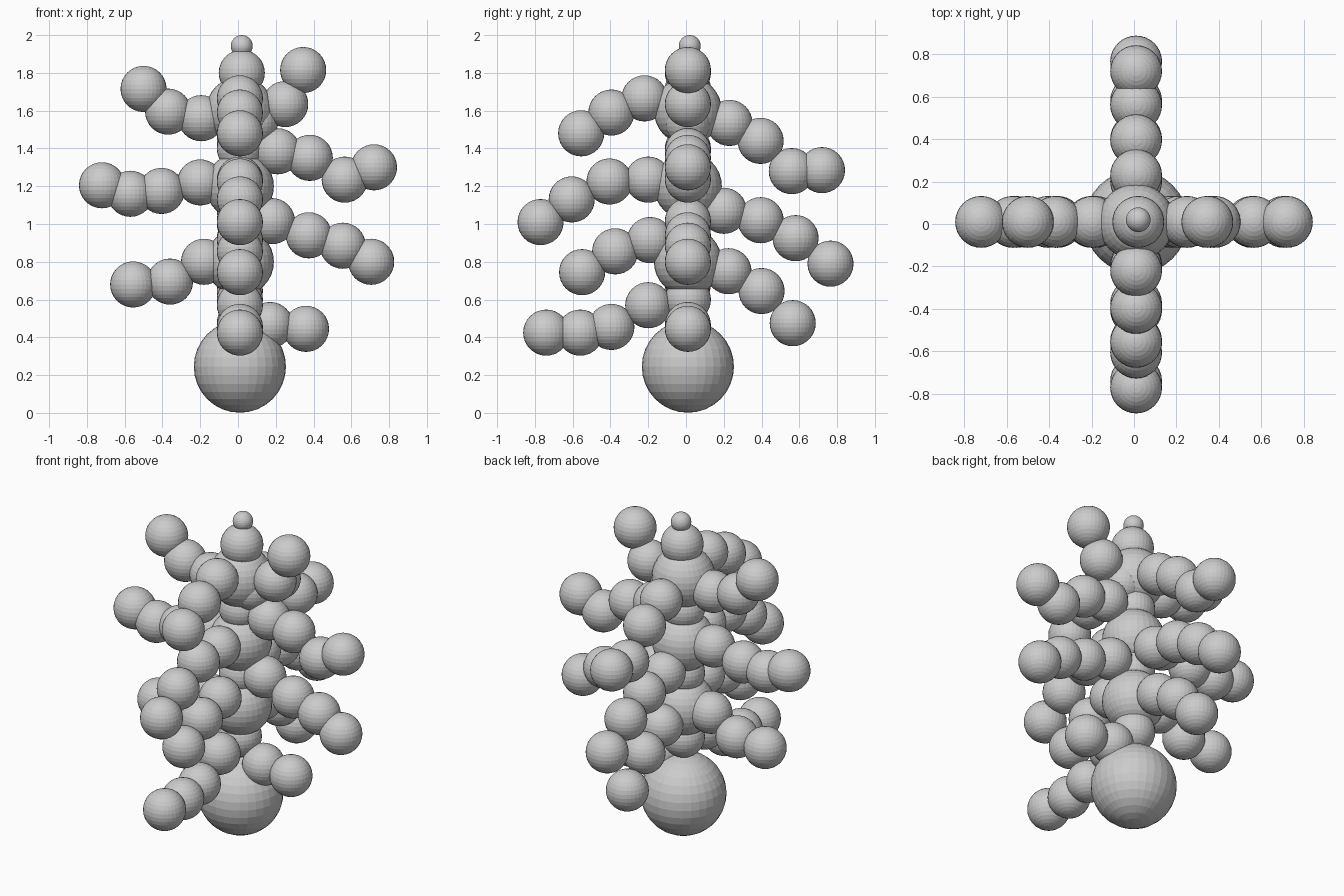
import bpy

R = 0.122   # radius of the branch balls
C = 0.01    # trunk axis offset


def ball(name, loc, r):
    bpy.ops.mesh.primitive_uv_sphere_add(segments=32, ring_count=16, radius=r, location=loc)
    bpy.context.object.name = name


# Trunk: big base, alternating small and large balls, tip
ball("trunk_base", (C, C, 0.245), 0.244)
for z, r in [(0.6, R), (0.8, 0.18), (1.0, R), (1.2, 0.18), (1.4, R), (1.6, 0.18)]:
    ball("trunk_ball", (C, C, z), r)
ball("trunk_top", (0.02, C, 1.80), R)
ball("tip", (0.02, 0.02, 1.942), 0.058)

# Branches: (distance along the axis, height) for each ball
right = [
    [(0.09, 1.54), (0.25, 1.635), (0.345, 1.815)],
    [(0.21, 1.385), (0.38, 1.35), (0.565, 1.235), (0.72, 1.30)],
    [(0.18, 1.015), (0.375, 0.94), (0.555, 0.885), (0.705, 0.80)],
    [(0.17, 0.465), (0.36, 0.445)],
]
left = [
    [(-0.195, 1.56), (-0.37, 1.595), (-0.50, 1.715)],
    [(-0.20, 1.22), (-0.405, 1.175), (-0.57, 1.16), (-0.72, 1.205)],
    [(-0.18, 0.80), (-0.36, 0.695), (-0.555, 0.68)],
]
back = [
    [(0.23, 1.535), (0.395, 1.44), (0.56, 1.28), (0.72, 1.285)],
    [(0.20, 1.07), (0.395, 1.02), (0.58, 0.925), (0.765, 0.79)],
    [(0.225, 0.75), (0.40, 0.645), (0.565, 0.475)],
]
front = [
    [(-0.22, 1.665), (-0.395, 1.59), (-0.555, 1.48)],
    [(-0.20, 1.235), (-0.405, 1.225), (-0.605, 1.13), (-0.77, 1.01)],
    [(-0.19, 0.915), (-0.375, 0.855), (-0.55, 0.745)],
    [(-0.20, 0.57), (-0.395, 0.455), (-0.56, 0.425), (-0.74, 0.425)],
]
for name, branches, along_x in [("right_branch", right, True), ("left_branch", left, True),
                                ("back_branch", back, False), ("front_branch", front, False)]:
    for branch in branches:
        for d, z in branch:
            ball(name, (d, C, z) if along_x else (C, d, z), R)
